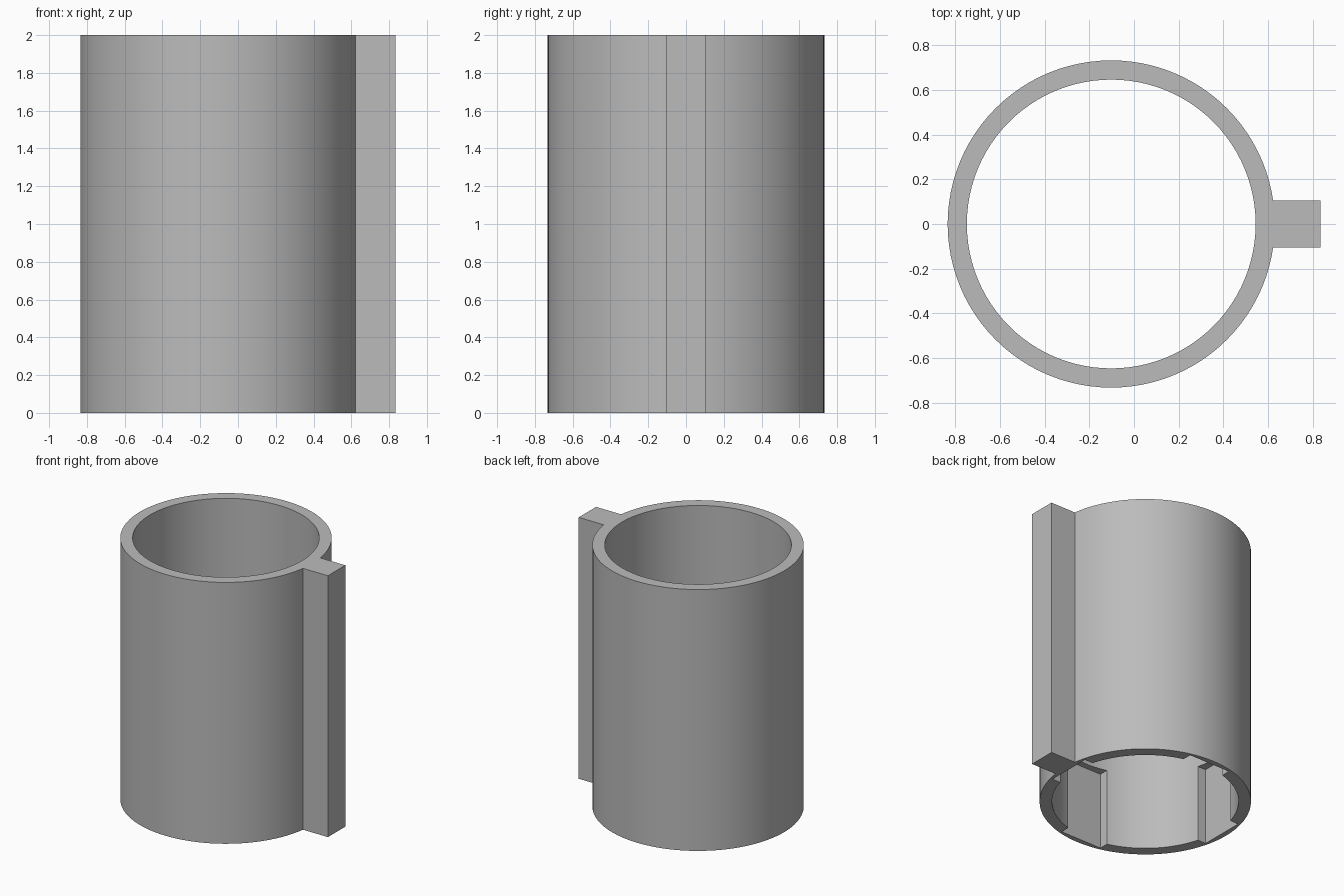
import bpy

cube = bpy.data.objects.get("Cube")
if cube:
    bpy.data.objects.remove(cube, do_unlink=True)

HEIGHT = 2.0
CENTRE_X = -0.102
OUTER_R, BORE_R = 0.733, 0.647
FIN_END, FIN_WIDTH = 0.835, 0.21
SLOT_REACH, SLOT_WIDTH, SLOT_TOP = 0.693, 0.35, 0.59
SEGMENTS = 96

grey = bpy.data.materials.new("plain grey")
grey.use_nodes = True
colour = (0.5, 0.5, 0.5, 1)
grey.diffuse_color = colour
grey.node_tree.nodes["Principled BSDF"].inputs["Base Color"].default_value = colour


def cylinder(name, radius, z0, z1):
    bpy.ops.mesh.primitive_cylinder_add(
        vertices=SEGMENTS, radius=radius, depth=z1 - z0,
        location=(CENTRE_X, 0, (z0 + z1) / 2))
    bpy.context.object.name = name
    return bpy.context.object


def box(name, x0, x1, y0, y1, z0, z1):
    bpy.ops.mesh.primitive_cube_add(
        size=1, location=((x0 + x1) / 2, (y0 + y1) / 2, (z0 + z1) / 2))
    obj = bpy.context.object
    obj.name = name
    obj.scale = (x1 - x0, y1 - y0, z1 - z0)
    return obj


def combine(target, other, operation):
    """Apply a boolean and discard the helper."""
    other.hide_render = True
    bpy.context.view_layer.update()
    mod = target.modifiers.new(operation, "BOOLEAN")
    mod.operation, mod.object, mod.solver = operation, other, "EXACT"
    bpy.ops.object.select_all(action="DESELECT")
    bpy.context.view_layer.objects.active = target
    target.select_set(True)
    bpy.ops.object.modifier_apply(modifier=mod.name)
    bpy.data.objects.remove(other, do_unlink=True)


# Sleeve body with the side fin joined to its wall
sleeve = cylinder("finned_sleeve", OUTER_R, 0, HEIGHT)
half_fin = FIN_WIDTH / 2
fin = box("side_fin", CENTRE_X + BORE_R, FIN_END, -half_fin, half_fin, 0, HEIGHT)
combine(sleeve, fin, "UNION")

# Through bore
combine(sleeve, cylinder("bore_cutter", BORE_R, -0.1, HEIGHT + 0.1), "DIFFERENCE")

# Four flat-backed slots inside the lower end, cut by two crossing bars
half = SLOT_WIDTH / 2
for rx, ry in ((SLOT_REACH, half), (half, SLOT_REACH)):
    bar = box("slot_cutter", CENTRE_X - rx, CENTRE_X + rx, -ry, ry, -0.1, SLOT_TOP)
    combine(sleeve, bar, "DIFFERENCE")

sleeve.data.materials.clear()
sleeve.data.materials.append(grey)
bpy.ops.object.shade_smooth_by_angle(angle=0.5)
